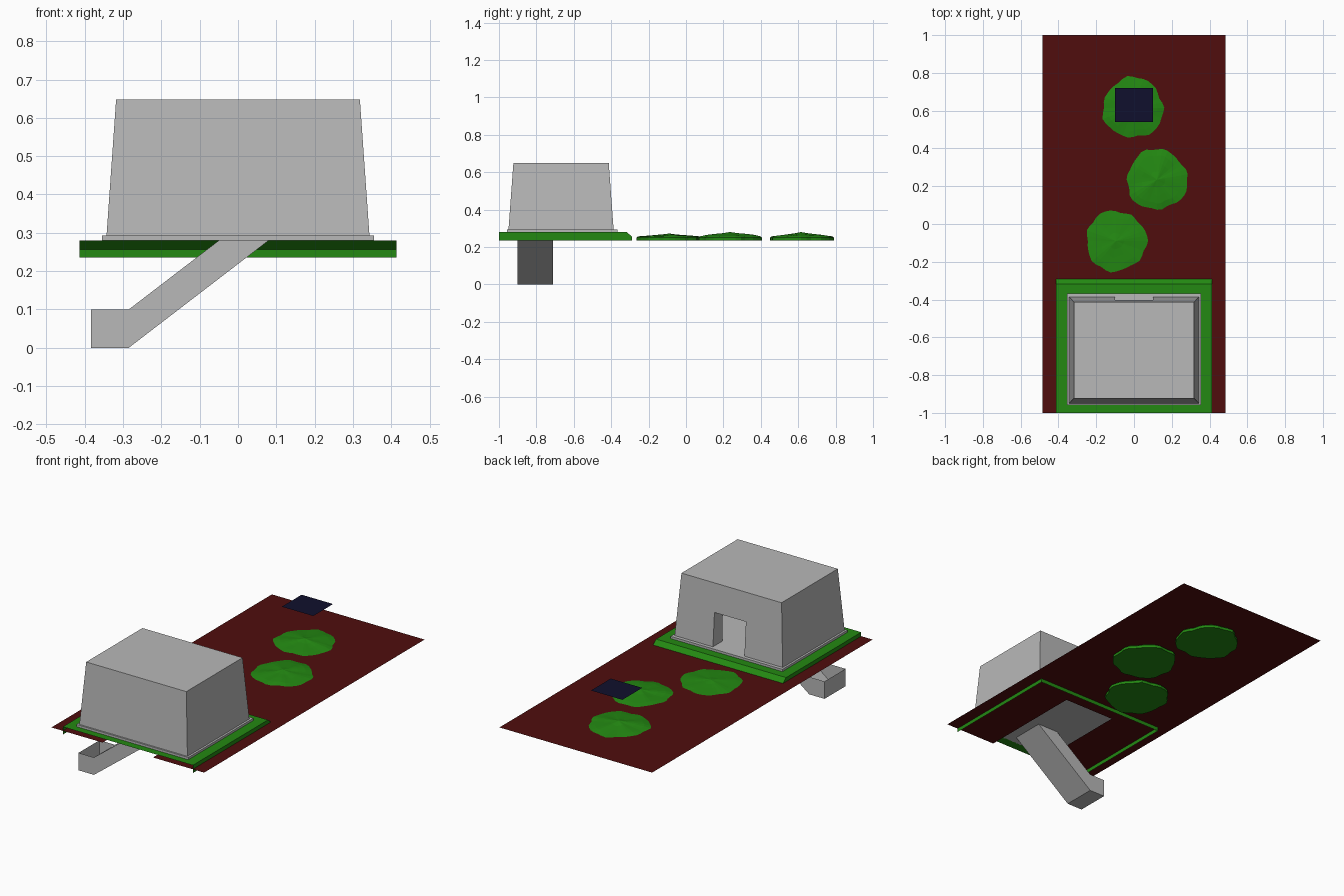
import bpy, bmesh, math, random

if "Cube" in bpy.data.objects:
    bpy.data.objects.remove(bpy.data.objects["Cube"])

random.seed(4)


def mat(name, col):
    m = bpy.data.materials.new(name)
    m.diffuse_color = (*col, 1)
    m.use_nodes = True
    m.node_tree.nodes["Principled BSDF"].inputs["Base Color"].default_value = m.diffuse_color
    return m


GRAY = mat("concrete gray", (0.48, 0.48, 0.48))
GREEN = mat("grass green", (0.017, 0.25, 0.006))
RED = mat("dark red", (0.08, 0.004, 0.004))
NAVY = mat("navy blue", (0.005, 0.005, 0.026))


def add(name, verts, faces, material):
    me = bpy.data.meshes.new(name)
    me.from_pydata(verts, [], faces)
    me.materials.append(material)
    ob = bpy.data.objects.new(name, me)
    bpy.context.collection.objects.link(ob)
    return ob


def rect(x0, x1, y0, y1, z):
    return [(x0, y0, z), (x1, y0, z), (x1, y1, z), (x0, y1, z)]


def fix_normals(ob):
    bm = bmesh.new()
    bm.from_mesh(ob.data)
    bmesh.ops.recalc_face_normals(bm, faces=bm.faces)
    bm.to_mesh(ob.data)
    bm.free()


# Red ground sheet, with a slot from the front edge to the doorway
Z = 0.257
add("ground_sheet",
    [(-.485, -1, Z), (-.16, -1, Z), (-.16, -.38, Z), (-.485, -.38, Z),
     (.16, -1, Z), (.485, -1, Z), (.485, -.38, Z), (.16, -.38, Z),
     (.485, 1, Z), (-.485, 1, Z)],
    [(0, 1, 2, 3), (4, 5, 6, 7), (3, 2, 7, 6, 8, 9)], RED)

# Grass plate: frame-shaped top, chamfered back, side walls, open front
W, T, B = 0.413, 0.28, 0.235
plate = rect(-W, W, -1, -.318, T) + rect(-.34, .34, -.945, -.385, T)
plate += [(W, -.29, Z), (-W, -.29, Z), (W, -.29, B), (-W, -.29, B),
          (W, -1, B), (-W, -1, B)]
add("grass_plate", plate,
    [(0, 1, 5, 4), (1, 2, 6, 5), (2, 3, 7, 6), (3, 0, 4, 7),
     (3, 2, 8, 9), (9, 8, 10, 11),
     (1, 12, 10, 8, 2), (0, 3, 9, 11, 13)], GREEN)

# House floor slab
SIDES = [(0, 1, 5, 4), (1, 2, 6, 5), (2, 3, 7, 6), (3, 0, 4, 7)]
add("house_floor", rect(-.355, .355, -.958, -.367, T) + rect(-.355, .355, -.958, -.367, .293),
    SIDES + [(3, 2, 1, 0), (4, 5, 6, 7)], GRAY)

# House shell, tapering upwards; the back wall is cut around the doorway
F, R = 0.293, 0.648
DOOR, D_TOP = 0.1, 0.485


def back_y(z):
    return -.387 - .026 * (z - F) / (R - F)


shell = rect(-.343, .343, -.949, -.387, F) + rect(-.318, .318, -.923, -.413, R)
shell += [(s, back_y(z), z) for s, z in
          ((DOOR, F), (DOOR, D_TOP), (-DOOR, D_TOP), (-DOOR, F))]
add("house_shell", shell,
    [SIDES[0], SIDES[1], SIDES[3], (4, 5, 6, 7),
     (2, 8, 9, 10, 11, 3, 7, 6)], GRAY)

# Doorway passage and the inner room behind it
IN = -.475
passage = [(s, y if y else back_y(z), z) for y in (0, IN) for s, z in
           ((DOOR, F), (DOOR, D_TOP), (-DOOR, D_TOP), (-DOOR, F))]
add("doorway_passage", passage, [(0, 4, 5, 1), (1, 5, 6, 2), (2, 6, 7, 3)], GRAY)
room = rect(-.28, .28, -.9, IN, F) + rect(-.28, .28, -.9, IN, D_TOP)
add("inner_room", room + passage[4:],
    [(4, 5, 1, 0), (5, 6, 2, 1), (7, 4, 0, 3), (7, 6, 5, 4),
     (2, 6, 7, 3, 11, 10, 9, 8)], GRAY)

# Chute: slanted duct down to a tray that is open at the top
prof = [(-.383, 0), (-.285, 0), (.08, T), (-.05, T), (-.285, .1), (-.383, .1)]
n = len(prof)
chute = [(x, y, z) for y in (-.9, -.71) for x, z in prof]
add("chute", chute,
    [(0, 1, 4, 5), (1, 2, 3, 4), (11, 10, 7, 6), (10, 9, 8, 7),
     (1, 0, 6, 7), (2, 1, 7, 8), (4, 3, 9, 10), (0, 5, 11, 6)], GRAY)


# Low bumpy grass patches with a wavy rim
def patch(name, cx, cy, height):
    seg = 36
    p = [random.uniform(0, 6.28) for _ in range(5)]
    verts, faces = [], []
    rings = [(1, B), (1, .25), (.95, Z), (.75, None), (.5, None), (.25, None)]
    for f, z in rings:
        for i in range(seg):
            a = 2 * math.pi * i / seg
            r = .168 + .006 * math.sin(3 * a + p[0]) + .005 * math.sin(7 * a + p[1]) + .003 * math.sin(11 * a + p[2])
            h = z
            if h is None:
                h = Z + (height - Z) * (1.05 - f) * (.8 + .3 * math.sin(2 * a + p[3]) * f + .25 * math.sin(5 * a + p[4]) * f)
            verts.append((cx + r * f * math.cos(a), cy + r * f * math.sin(a), h))
    for k in range(len(rings) - 1):
        for i in range(seg):
            j = (i + 1) % seg
            faces.append((k * seg + i, k * seg + j, (k + 1) * seg + j, (k + 1) * seg + i))
    verts.append((cx, cy, height))
    top = (len(rings) - 1) * seg
    faces += [(top + i, top + (i + 1) % seg, len(verts) - 1) for i in range(seg)]
    faces.append(tuple(reversed(range(seg))))
    fix_normals(add(name, verts, faces, GREEN))


patch("grass_patch_near", -.095, -.09, .272)
patch("grass_patch_middle", .122, .235, .28)
patch("grass_patch_far", -.005, .615, .28)

# Floating navy panel over the far patch
add("floating_panel", rect(-.1, .1, .54, .72, .465), [(0, 1, 2, 3)], NAVY)
